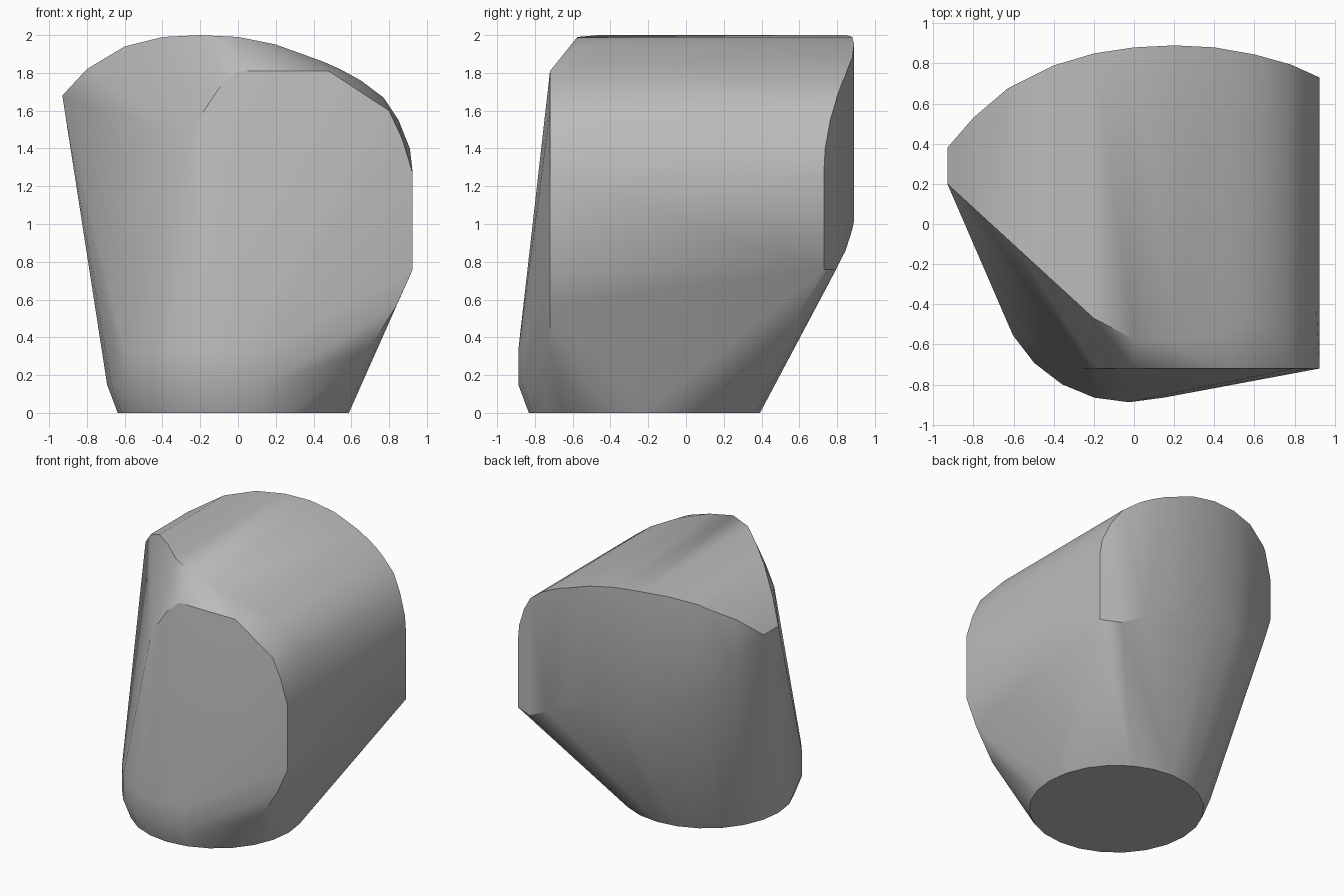
import bpy, bmesh
from math import cos, sin, tau

cube = bpy.data.objects.get("Cube")
if cube:
    bpy.data.objects.remove(cube)

grey = bpy.data.materials.new("plain grey")
grey.use_nodes = True
colour = (0.5, 0.5, 0.5, 1)
grey.diffuse_color = colour
grey.node_tree.nodes["Principled BSDF"].inputs["Base Color"].default_value = colour


def interpolate(path, x):
    """Height of a polyline of (x, value) pairs at x."""
    for (x0, v0), (x1, v1) in zip(path, path[1:]):
        if x <= x1:
            return v0 + (v1 - v0) * (x - x0) / (x1 - x0)
    return path[-1][1]


def ring(radius, z, sides=24):
    """Level circle around the foot axis."""
    return [(-0.025 + radius * cos(tau * i / sides),
             -0.22 + radius * sin(tau * i / sides), z) for i in range(sides)]


# Arched crown (x, z), bowed back wall (x, y), its lower rim (x, z)
crown = [(-0.93, 1.68), (-0.8, 1.82), (-0.6, 1.94), (-0.4, 1.99), (-0.2, 2.0),
         (0, 1.99), (0.2, 1.95), (0.45, 1.86), (0.54, 1.82), (0.65, 1.76),
         (0.77, 1.67), (0.85, 1.55), (0.91, 1.4), (0.925, 1.27)]
back = [(-0.93, 0.38), (-0.8, 0.53), (-0.63, 0.675), (-0.4, 0.79), (-0.2, 0.85),
        (0, 0.88), (0.2, 0.89), (0.4, 0.88), (0.6, 0.845), (0.78, 0.795), (0.925, 0.73)]
rim = [(-0.93, 1.68), (-0.63, 1.21), (-0.48, 1.07), (0.1, 1.04), (0.4, 0.97),
       (0.78, 0.76), (0.925, 0.76)]
# Front limit of the crown (x, y)
brow = [(-0.93, 0.2), (-0.2, -0.47), (0, -0.575), (0.38, -0.575), (0.54, -0.5),
        (0.77, -0.5), (0.91, -0.42), (0.925, -0.72)]
# Outline of the front panel (x, z)
panel = [(-0.25, 1.45), (-0.18, 1.6), (-0.1, 1.72), (0, 1.81), (0.48, 1.81),
         (0.8, 1.6), (0.87, 1.45), (0.92, 1.27), (0.92, 0.9), (0.9, 0.76),
         (0.84, 0.57), (0.69, 0.33)]

# Rounded foot
points = ring(0.612, 0) + ring(0.668, 0.15) + ring(0.668, 0.33)
# Crown running from brow to back wall
for x, z in crown:
    points += [(x, interpolate(brow, x), z), (x, interpolate(back, x), z)]
# Back wall
for x, y in back:
    points += [(x, y, interpolate(rim, x)), (x, y, interpolate(crown, x))]
# Front panel and lower corner of the flat side
points += [(x, -0.72, z) for x, z in panel]
points += [(0.925, -0.72, 0.76)]

# Skin everything as one solid
bm = bmesh.new()
for p in points:
    bm.verts.new(p)
bmesh.ops.remove_doubles(bm, verts=bm.verts, dist=0.003)
hull = bmesh.ops.convex_hull(bm, input=bm.verts)
loose = [v for v in bm.verts if not v.link_faces]
bmesh.ops.delete(bm, geom=loose, context="VERTS")
bmesh.ops.dissolve_limit(bm, angle_limit=0.02, verts=bm.verts, edges=bm.edges)
bmesh.ops.recalc_face_normals(bm, faces=bm.faces)
mesh = bpy.data.meshes.new("rounded_block")
bm.to_mesh(mesh)
bm.free()
mesh.materials.append(grey)

block = bpy.data.objects.new("rounded_block", mesh)
bpy.context.collection.objects.link(block)
bpy.ops.object.select_all(action="DESELECT")
block.select_set(True)
bpy.context.view_layer.objects.active = block
bpy.ops.object.shade_smooth_by_angle(angle=0.52)
